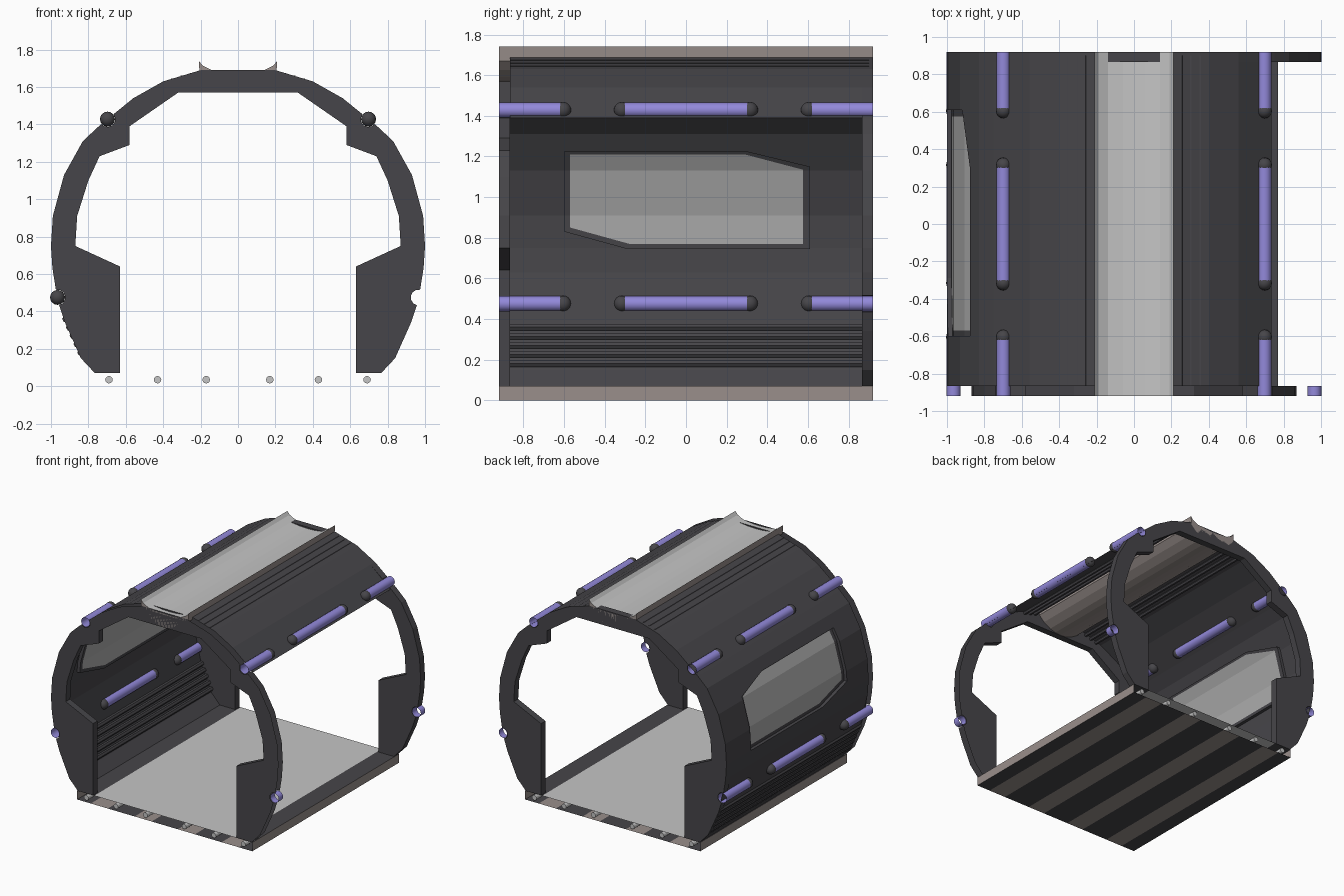
import bpy, bmesh, math
from mathutils import Vector

if "Cube" in bpy.data.objects:
    bpy.data.objects.remove(bpy.data.objects["Cube"])


def mat(name, c):
    m = bpy.data.materials.new(name)
    m.diffuse_color = (*c, 1)
    m.use_nodes = True
    m.node_tree.nodes["Principled BSDF"].inputs["Base Color"].default_value = m.diffuse_color
    return m


DARK = mat("dark hull", (0.062, 0.06, 0.067))
GRAY = mat("light gray", (0.56, 0.56, 0.56))
BROWN = mat("warm gray", (0.32, 0.275, 0.26))
PURPLE = mat("purple light", (0.29, 0.25, 0.70))
PANE = mat("window gray", (0.42, 0.42, 0.42))


def finish(name, bm, *mats, normals=True):
    if normals:
        bmesh.ops.recalc_face_normals(bm, faces=bm.faces[:])
    me = bpy.data.meshes.new(name)
    bm.to_mesh(me)
    bm.free()
    for m in mats:
        me.materials.append(m)
    ob = bpy.data.objects.new(name, me)
    bpy.context.collection.objects.link(ob)
    return ob


def sweep(bm, pts, y0, y1, closed=False, caps=False, skip=(), rule=None):
    """Extrude an (x, z) profile along y."""
    a = [bm.verts.new((x, y0, z)) for x, z in pts]
    b = [bm.verts.new((x, y1, z)) for x, z in pts]
    n = len(pts)
    for i in range(n if closed else n - 1):
        if i in skip:
            continue
        j = (i + 1) % n
        f = bm.faces.new((a[i], a[j], b[j], b[i]))
        if rule:
            f.material_index = rule(i)
    if caps:
        bm.faces.new(a)
        bm.faces.new(b[::-1])


def circle(cx, cz, r, n):
    return [(cx + r * math.cos(2 * math.pi * i / n),
             cz + r * math.sin(2 * math.pi * i / n)) for i in range(n)]


def mirror(pts):
    return [(-x, z) for x, z in pts]


# Hull outline (right half, bottom to top), lamp positions and frame opening
LOW = [(.765, .07), (.84, .15), (.925, .34)]
MID = [(.992, .63), (1, .75), (.99, .91), (.93, 1.13), (.83, 1.31), (.75, 1.385)]
TOP = [(.56, 1.54), (.4, 1.63), (.2, 1.69)]
LAMP_LOW, LAMP_HIGH = (.965, .475), (.698, 1.428)
INNER = [(.63, .07), (.63, .64), (.87, .75), (.86, .91), (.80, 1.1), (.74, 1.23),
         (.58, 1.29), (.58, 1.39), (.32, 1.57)]
OUTLINE = LOW + MID + TOP


def notch(c, deg, r=.042):
    return [(c[0] + r * math.cos(math.radians(deg + k)),
             c[1] + r * math.sin(math.radians(deg + k))) for k in (180, 150, 120, 90, 60, 30, 0)]


# End frames: the front one has no outer rim
outer = LOW + notch(LAMP_LOW, 78) + MID + notch(LAMP_HIGH, 141) + TOP
ring = outer + mirror(outer)[::-1] + mirror(INNER) + INNER[::-1]
n_out = 2 * len(outer)
for name, y0, y1, skip in (("front_frame", -.92, -.865, range(n_out - 1)),
                           ("back_frame", .865, .92, ())):
    bm = bmesh.new()
    sweep(bm, ring, y0, y1, closed=True, caps=True, skip=skip)
    finish(name, bm, DARK)

# Window outlines in (y, z), clockwise seen from inside
HOLE = [(-.60, 1.225), (.30, 1.225), (.61, 1.15), (.61, .745), (-.29, .745), (-.60, .83)]
GLASS = [(-.57, 1.21), (.29, 1.21), (.575, 1.135), (.575, .77), (-.28, .77), (-.57, .85)]


def inside(f, poly):
    c = f.calc_center_median()
    for (y, z), (v, w) in zip(poly, poly[1:] + poly[:1]):
        if (v - y) * (c.z - z) - (w - z) * (c.y - y) > 1e-5:
            return False
    return True


def cut(bm, poly):
    for (y, z), (v, w) in zip(poly, poly[1:] + poly[:1]):
        faces = [f for f in bm.faces if .55 < f.calc_center_median().z < 1.36]
        geom = list({e for f in faces for e in f.edges} | {q for f in faces for q in f.verts})
        bmesh.ops.bisect_plane(bm, geom=geom + faces, plane_co=(0, y, z),
                               plane_no=Vector((0, z - w, v - y)).normalized(), dist=1e-5)


def left_skin():
    bm = bmesh.new()
    sweep(bm, mirror(OUTLINE), -.865, .92)
    return bm


# Left wall with window opening
bm = left_skin()
cut(bm, HOLE)
bmesh.ops.delete(bm, geom=[f for f in bm.faces if inside(f, HOLE)], context='FACES')
finish("left_wall_and_roof", bm, DARK)

# Recessed window: dark surround, pane and reveal
bm = left_skin()
cut(bm, HOLE)
cut(bm, GLASS)
bmesh.ops.delete(bm, geom=[f for f in bm.faces if not inside(f, HOLE)], context='FACES')
for f in bm.faces:
    f.material_index = 1 if inside(f, GLASS) else 0
for v in bm.verts:
    v.co.x += .025
rim = [e for e in bm.edges if e.is_boundary]
ext = bmesh.ops.extrude_edge_only(bm, edges=rim)["geom"]
for v in ext:
    if isinstance(v, bmesh.types.BMVert):
        v.co.x -= .025
    elif isinstance(v, bmesh.types.BMFace):
        v.material_index = 0
finish("side_window", bm, DARK, PANE)

# Right roof half, open below
bm = bmesh.new()
sweep(bm, [(.735, 1.39)] + TOP, -.865, .92)
finish("right_roof", bm, DARK)

# Ribs along the lower left wall and beside the ceiling trough
bm = bmesh.new()
for z in (.18, .225, .27, .315, .36):
    x = -(.84 + (z - .15) * .45) + .012
    sweep(bm, circle(x, z, .018, 6), -.865, .9, closed=True, caps=True)
for s in (-1, 1):
    for x in (.25, .30, .35):
        sweep(bm, circle(s * x, 1.69 - (x - .2) * .3 - .012, .014, 6), -.865, .9, closed=True, caps=True)
finish("wall_ribs", bm, DARK)


# Lamp tubes (open cylinders) with dark rounded ends
def lamp(name, c, spans, ends):
    bm = bmesh.new()
    for y0, y1 in spans:
        sweep(bm, circle(*c, .037, 16), y0, y1, closed=True)
    for f in bm.faces:
        f.smooth = True
    finish(name, bm, PURPLE)
    if not ends:
        return
    bm = bmesh.new()
    for y in ends:
        got = bmesh.ops.create_uvsphere(bm, u_segments=16, v_segments=8, radius=.04)
        bmesh.ops.translate(bm, verts=got["verts"], vec=(c[0], y, c[1]))
    for f in bm.faces:
        f.smooth = True
    finish(name + "_ends", bm, DARK)


SPANS = ((-.92, -.6), (-.315, .315), (.6, .92))
ENDS = (-.605, -.315, .315, .605)
lamp("left_low_lamps", mirror([LAMP_LOW])[0], SPANS, ENDS)
lamp("left_high_lamps", mirror([LAMP_HIGH])[0], SPANS, ENDS)
lamp("right_high_lamps", LAMP_HIGH, SPANS, ENDS)
lamp("right_low_lamp_stubs", LAMP_LOW, ((-.92, -.865), (.865, .92)), ())

# Roof trough: light gray hollow top, warm gray body
top = [(-.21, 1.74), (-.19, 1.715), (-.14, 1.69), (-.06, 1.68), (0, 1.678),
       (.06, 1.68), (.14, 1.69), (.19, 1.715), (.21, 1.74)]
under = [(.205, 1.67), (.16, 1.625), (.10, 1.59), (.05, 1.575), (0, 1.57)]
prof = top + under + mirror(under[:-1])[::-1]
bm = bmesh.new()
sweep(bm, prof, -.92, .92, closed=True, caps=True, rule=lambda i: 0 if i < 8 else 1)
for f in bm.faces:
    if len(f.verts) > 4:
        f.material_index = 1
finish("roof_trough", bm, GRAY, BROWN)

# Floor: open-ended deck with dark borders, side beams and striped underside
bm = bmesh.new()
sweep(bm, [(-.77, .07), (-.62, .07), (.62, .07), (.77, .07)], -.92, .92,
      rule=lambda i: 1 if i == 1 else 0)
finish("floor_deck", bm, DARK, GRAY)
bm = bmesh.new()
for s in (-.77, .77):
    sweep(bm, [(s, 0), (s, .07)], -.92, .92)
finish("floor_side_beams", bm, BROWN)
bm = bmesh.new()
xs = [-.77, -.65, -.50, -.265, -.115, .115, .265, .50, .65, .77]
sweep(bm, [(x, 0) for x in xs], -.92, .92, rule=lambda i: i % 2)
finish("floor_underside", bm, DARK, BROWN)

# Rods inside the floor
bm = bmesh.new()
for x in (.17, .43, .69):
    for s in (-1, 1):
        sweep(bm, circle(s * x, .035, .02, 12), -.92, .92, closed=True, caps=True)
finish("floor_rods", bm, GRAY)
